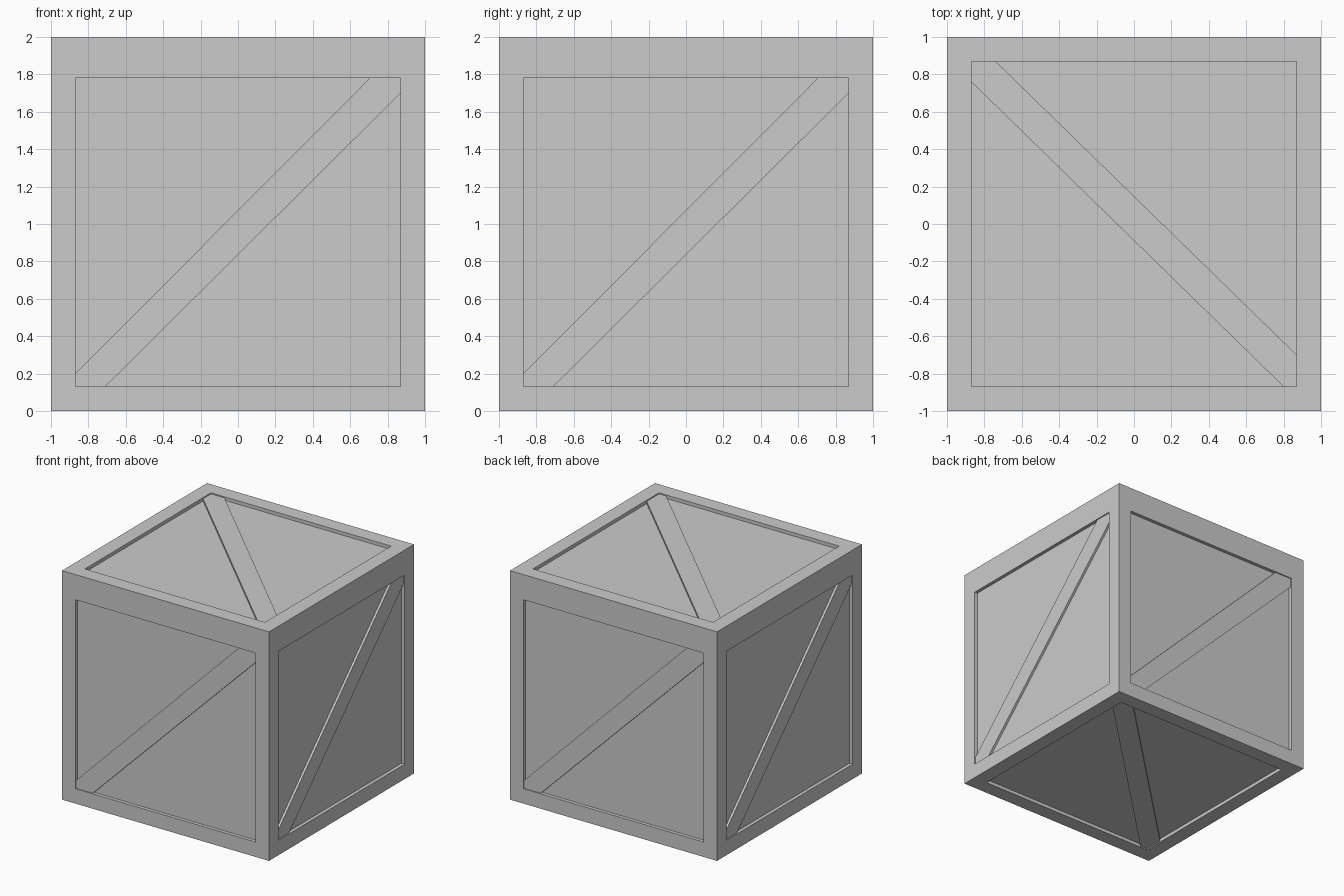
import bpy, bmesh
from math import pi
from mathutils import Matrix, Vector

if "Cube" in bpy.data.objects:
    bpy.data.objects.remove(bpy.data.objects["Cube"])

PANEL, BRACE = -0.03, -0.01   # panel and brace depth below the frame surface
A = 0.87                      # half width of every opening

# Outlines in face coordinates (u right, v up), seen from outside
SIDE = dict(outer=(0, 2), inner=(0.13, 1.78),
            brace=[(-A, 0.13), (-0.71, 0.13), (A, 1.70), (A, 1.78), (0.705, 1.78), (-A, 0.20)])
CAP = dict(outer=(-1, 1), inner=(-A, A),
           brace=[(-A, A), (-A, 0.76), (0.80, -A), (A, -A), (A, -0.70), (-0.74, A)])

# Each face: name, layout, transform from (u, v, depth + 1) to the model
faces = [(n, SIDE, Matrix.Rotation(k * pi / 2, 4, 'Z') @ Matrix.Rotation(pi / 2, 4, 'X'))
         for k, n in enumerate(("front", "right", "back", "left"))]
up = Matrix.Translation((0, 0, 1))
faces += [("top", CAP, up), ("bottom", CAP, up @ Matrix.Rotation(pi, 4, 'Y'))]


def rect(half, v):
    return [(-half, v[0]), (half, v[0]), (half, v[1]), (-half, v[1])]


def ring(bm, m, outline, w):
    return [bm.verts.new(m @ Vector((u, v, 1 + w))) for u, v in outline]


def bridge(bm, a, b):
    for i in range(len(a)):
        j = (i + 1) % len(a)
        bm.faces.new((a[i], a[j], b[j], b[i]))


def finish(bm, name):
    bmesh.ops.remove_doubles(bm, verts=bm.verts[:], dist=1e-4)
    bmesh.ops.recalc_face_normals(bm, faces=bm.faces[:])
    me = bpy.data.meshes.new(name)
    bm.to_mesh(me)
    bm.free()
    bpy.context.collection.objects.link(bpy.data.objects.new(name, me))


# Crate body: frame border, recess walls and sunken panel on all six faces
body = bmesh.new()
for name, lay, m in faces:
    outer = ring(body, m, rect(1, lay["outer"]), 0)
    lip = ring(body, m, rect(A, lay["inner"]), 0)
    floor = ring(body, m, rect(A, lay["inner"]), PANEL)
    bridge(body, outer, lip)
    bridge(body, lip, floor)
    body.faces.new(floor)
finish(body, "crate_body")

# Diagonal braces lying in the recesses
for name, lay, m in faces:
    bm = bmesh.new()
    low = ring(bm, m, lay["brace"], PANEL)
    high = ring(bm, m, lay["brace"], BRACE)
    bridge(bm, low, high)
    bm.faces.new(low[::-1])
    bm.faces.new(high)
    finish(bm, name + "_brace")
